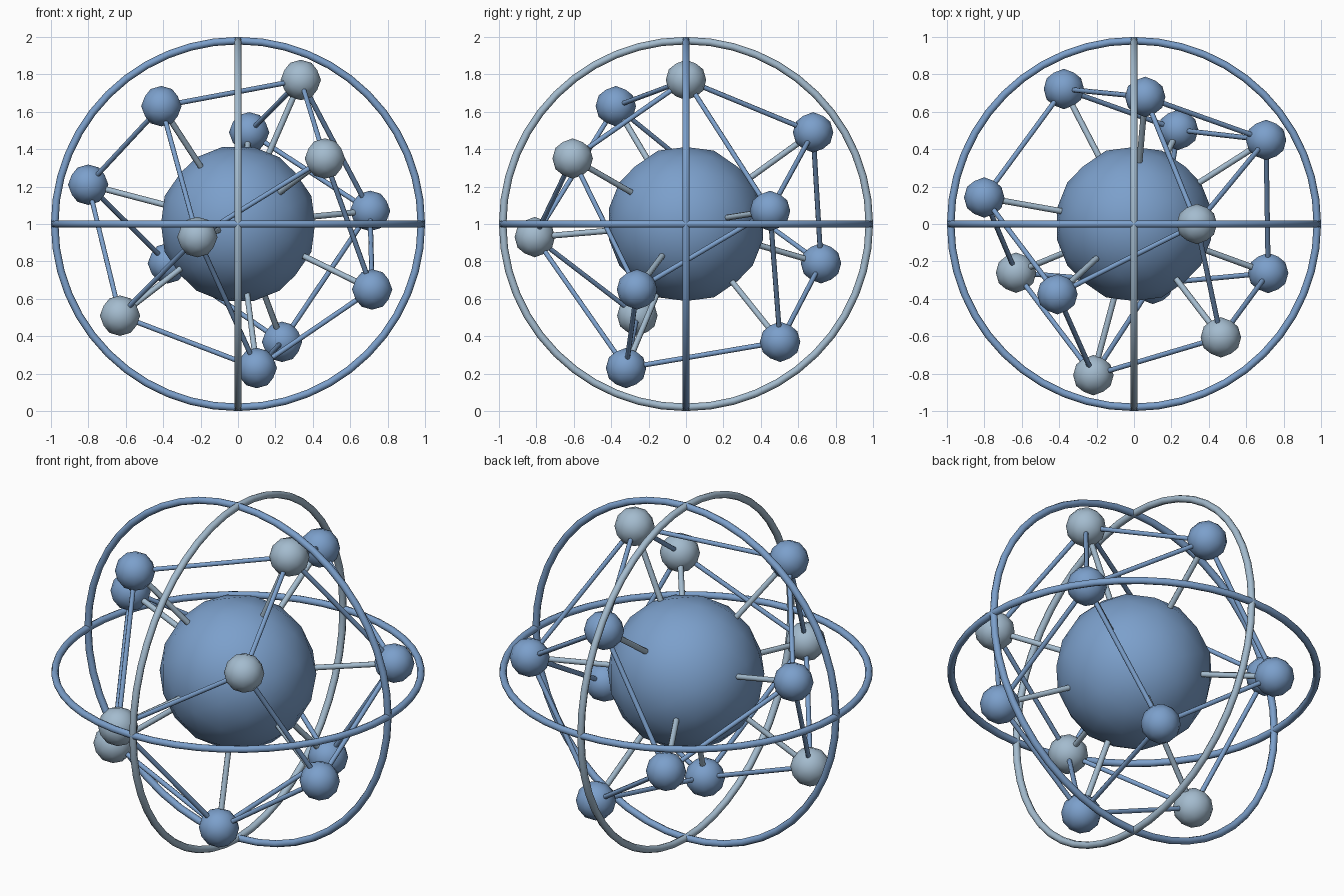
import bpy, bmesh, math
from mathutils import Vector

cube = bpy.data.objects.get("Cube")
if cube:
    bpy.data.objects.remove(cube, do_unlink=True)

CENTRE = Vector((0, 0, 1))
ORBIT = 0.84          # distance of the nodes from the centre
CORE = 0.42
NODE = 0.108
COUNT = 12
LINK_REACH = 0.925    # nodes closer than this are linked


def material(name, rgb):
    m = bpy.data.materials.new(name)
    m.use_nodes = True
    colour = (*rgb, 1)
    m.diffuse_color = colour
    m.node_tree.nodes["Principled BSDF"].inputs["Base Color"].default_value = colour
    return m


blue = material("steel blue", (0.20, 0.35, 0.60))
pale = material("pale grey blue", (0.37, 0.50, 0.62))


def finish(obj, name, mat):
    obj.name = name
    obj.data.materials.clear()
    obj.data.materials.append(mat)


def ball(name, radius, cuts, place, mat):
    """Axis-aligned icosahedron, subdivided and rounded."""
    t = (1 + math.sqrt(5)) / 2
    bm = bmesh.new()
    for a in (-1, 1):
        for b in (-t, t):
            for point in ((a, 0, b), (0, b, a), (b, a, 0)):
                bm.verts.new(point)
    bmesh.ops.convex_hull(bm, input=bm.verts[:])
    bmesh.ops.subdivide_edges(bm, edges=bm.edges[:], cuts=cuts, use_grid_fill=True)
    bmesh.ops.triangulate(bm, faces=bm.faces[:])
    for v in bm.verts:
        v.co = v.co.normalized() * radius
    bmesh.ops.recalc_face_normals(bm, faces=bm.faces[:])
    for f in bm.faces:
        f.smooth = True
    mesh = bpy.data.meshes.new(name)
    bm.to_mesh(mesh)
    bm.free()
    obj = bpy.data.objects.new(name, mesh)
    obj.location = place
    bpy.context.collection.objects.link(obj)
    finish(obj, name, mat)


def rod(name, start, end, radius, mat):
    along = end - start
    bpy.ops.mesh.primitive_cylinder_add(
        vertices=8, radius=radius, depth=along.length, location=(start + end) / 2,
        rotation=along.to_track_quat("Z", "Y").to_euler())
    bpy.ops.object.shade_smooth_by_angle(angle=math.radians(50))
    finish(bpy.context.object, name, mat)


def ring(name, rotation, mat):
    bpy.ops.mesh.primitive_torus_add(
        major_radius=0.98, minor_radius=0.02, major_segments=48, minor_segments=8,
        location=CENTRE, rotation=rotation)
    bpy.ops.object.shade_smooth()
    finish(bpy.context.object, name, mat)


# Central core
ball("core", CORE, 2, CENTRE, blue)

# Three rings at right angles
quarter = math.pi / 2
ring("level_ring", (0, 0, 0), blue)
ring("front_ring", (quarter, 0, 0), blue)
ring("side_ring", (0, quarter, 0), pale)

# Nodes on a golden-angle spiral, each with a spoke to the core
golden = math.pi * (3 - math.sqrt(5))
nodes = []
for i in range(COUNT):
    h = 1 - 2 * (i + 0.5) / COUNT
    r = math.sqrt(1 - h * h)
    direction = Vector((r * math.cos(i * golden), -r * math.sin(i * golden), h))
    place = CENTRE + direction * ORBIT
    nodes.append(place)
    ball(f"node_{i}", NODE, 1, place, blue if i % 3 else pale)
    rod(f"spoke_{i}", CENTRE + direction * CORE * 0.9, place, 0.016, pale)

# Links between neighbouring nodes
for i, a in enumerate(nodes):
    for j in range(i + 1, COUNT):
        if (nodes[j] - a).length < LINK_REACH:
            rod(f"link_{i}_{j}", a, nodes[j], 0.0135, blue)
